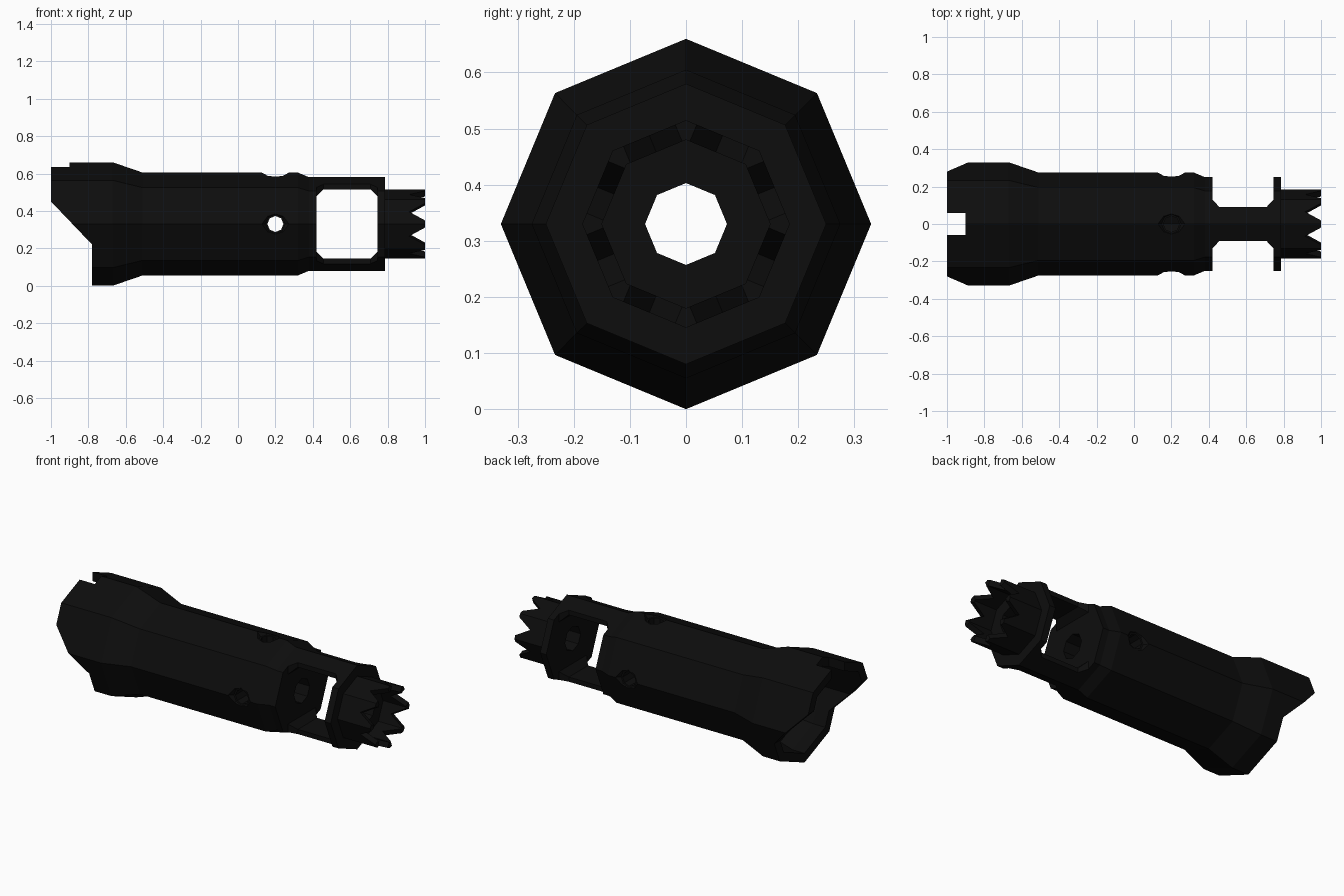
import bpy, bmesh, math
from mathutils import Vector

if "Cube" in bpy.data.objects:
    bpy.data.objects.remove(bpy.data.objects["Cube"])

CZ = 0.33      # height of the long axis
SIDES = 8

black = bpy.data.materials.new("matte black")
black.diffuse_color = (0.004, 0.004, 0.004, 1)
black.use_nodes = True
black.node_tree.nodes["Principled BSDF"].inputs["Base Color"].default_value = black.diffuse_color


def finish(name, bm):
    bmesh.ops.recalc_face_normals(bm, faces=bm.faces)
    mesh = bpy.data.meshes.new(name)
    bm.to_mesh(mesh)
    bm.free()
    mesh.materials.append(black)
    ob = bpy.data.objects.new(name, mesh)
    bpy.context.collection.objects.link(ob)
    return ob


def loft(name, rings, closed):
    """Skin equal-length rings; either close the loop or cap both ends."""
    bm = bmesh.new()
    vs = [[bm.verts.new(p) for p in r] for r in rings]
    n = len(vs[0])
    for i in range(len(vs) if closed else len(vs) - 1):
        a, b = vs[i], vs[(i + 1) % len(vs)]
        for j in range(n):
            k = (j + 1) % n
            bm.faces.new((a[j], a[k], b[k], b[j]))
    if not closed:
        bm.faces.new(vs[0])
        bm.faces.new(vs[-1])
    return finish(name, bm)


def tube(name, profile):
    """Eight-sided hollow tube along x from a closed (x, radius) profile."""
    angles = [2 * math.pi * i / SIDES for i in range(SIDES)]
    return loft(name, [[(x, r * math.cos(t), CZ + r * math.sin(t)) for t in angles]
                       for x, r in profile], True)


def prism(pts, lo, hi, place):
    return loft("cutter", [[place(a, b, h) for a, b in pts] for h in (lo, hi)], False)


def cut(target, cutter):
    m = target.modifiers.new("cut", "BOOLEAN")
    m.operation = "DIFFERENCE"
    m.solver = "EXACT"
    m.object = cutter
    bpy.context.view_layer.objects.active = target
    bpy.ops.object.modifier_apply(modifier=m.name)
    bpy.data.objects.remove(cutter, do_unlink=True)


def along_y(a, b, h):
    return (a, h, b)


def along_z(a, b, h):
    return (a, b, h)


# Main sleeve: flared shroud, body, and end disc, with a bore through it
sleeve = tube("sleeve", [
    (-1, 0.33), (-0.67, 0.33), (-0.51, 0.275), (0.32, 0.275), (0.38, 0.25),
    (0.785, 0.25), (0.785, 0.073), (-0.62, 0.073), (-0.62, 0.25),
    (-0.70, 0.275), (-1, 0.275)])

# Slanted mouth of the shroud
cut(sleeve, prism([(-1.1, 0.555), (-0.78, 0.22), (-0.78, -0.1), (-1.1, -0.1)],
                  -0.5, 0.5, along_y))

# Sight slot in the top of the mouth
cut(sleeve, prism([(-1.1, -0.06), (-0.9, -0.06), (-0.9, 0.06), (-1.1, 0.06)],
                  0.4, 0.8, along_z))

# Window through the neck, leaving a strut above and below
X0, X1, C, H = 0.42, 0.745, 0.037, 0.185
window = [(X0 + C, CZ - H), (X1 - C, CZ - H), (X1, CZ - H + C), (X1, CZ + H - C),
          (X1 - C, CZ + H), (X0 + C, CZ + H), (X0, CZ + H - C), (X0, CZ - H + C)]
cut(sleeve, prism(window, -0.5, 0.5, along_y))
for s in (-1, 1):
    side = [(X0, s * 0.4), (X0, s * 0.13), (X0 + C, s * 0.09),
            (X1 - C, s * 0.09), (X1, s * 0.13), (X1, s * 0.4)]
    cut(sleeve, prism(side, -0.1, 0.8, along_z))

# Countersunk holes on the front, back and top
for d in (Vector((0, -1, 0)), Vector((0, 1, 0)), Vector((0, 0, 1))):
    u, v = Vector((1, 0, 0)), d.cross(Vector((1, 0, 0)))
    rings = []
    for h, r in ((0.03, 0.043), (0.249, 0.043), (0.25, 0.052), (0.29, 0.085)):
        ring = []
        for i in range(SIDES):
            t = 2 * math.pi * i / SIDES
            ring.append(Vector((0.2, 0, CZ)) + d * h
                        + u * r * math.cos(t) + v * r * math.sin(t))
        rings.append(ring)
    cut(sleeve, loft("cutter", rings, False))

# Toothed crown on the end
crown = tube("crown", [(0.785, 0.185), (1, 0.185), (1, 0.15), (0.85, 0.15),
                       (0.85, 0.073), (0.785, 0.073)])
for i in range(SIDES):
    t = 2 * math.pi * (i + 0.5) / SIDES
    c, s = math.cos(t), math.sin(t)
    cut(crown, prism([(1.017, -0.06), (1.017, 0.06), (0.915, 0)], 0.09, 0.25,
                     lambda a, b, h: (a, h * c - b * s, CZ + h * s + b * c)))
